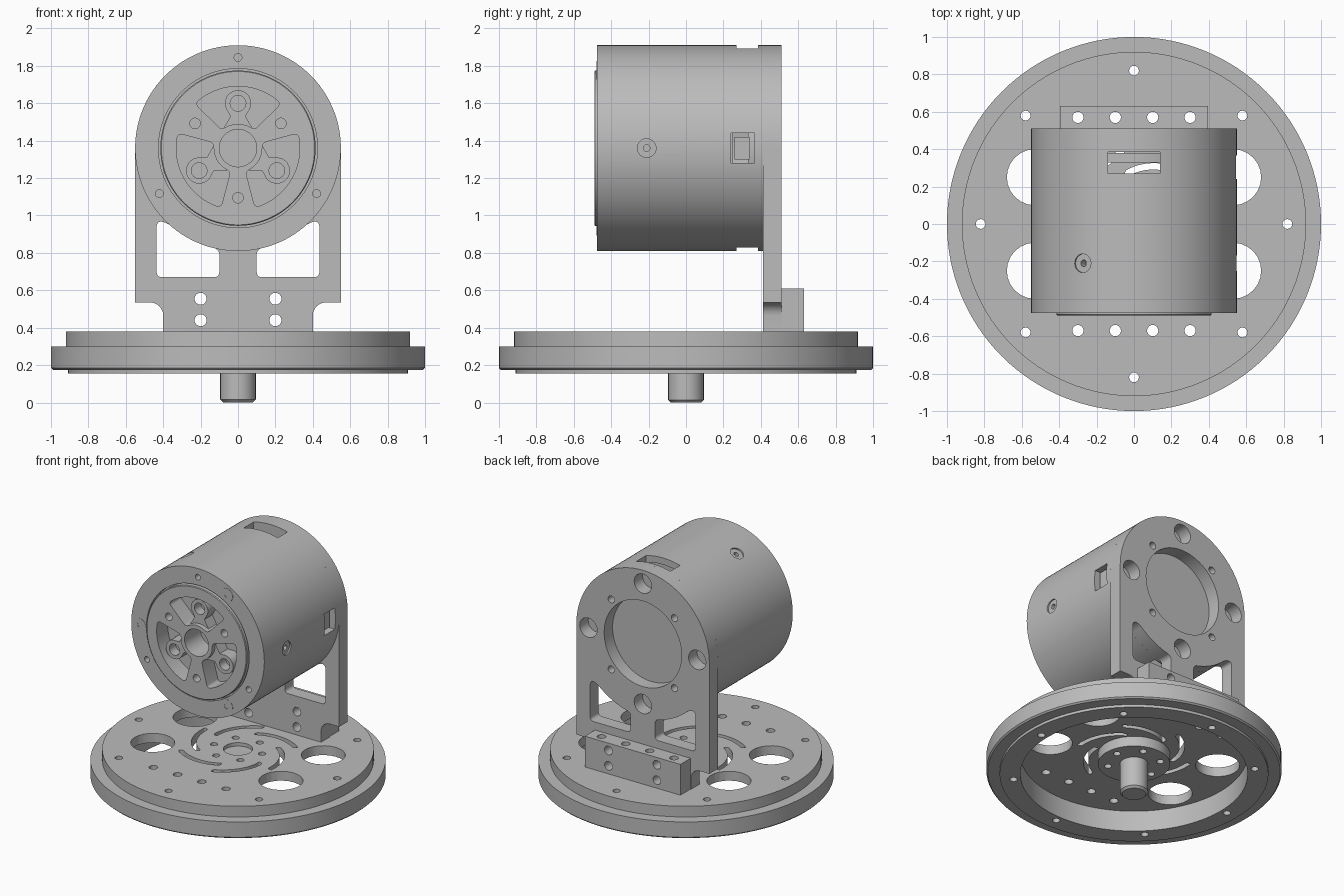
import bpy, bmesh, math
from math import radians, cos, sin, pi
from mathutils import Matrix

if "Cube" in bpy.data.objects:
    bpy.data.objects.remove(bpy.data.objects["Cube"])

grey = bpy.data.materials.new("machined grey")
grey.use_nodes = True
COLOR = (0.5, 0.5, 0.5, 1)
grey.diffuse_color = COLOR
grey.node_tree.nodes["Principled BSDF"].inputs["Base Color"].default_value = COLOR

AXIS = 1.36                       # height of the motor axis
WORLD = Matrix.Identity(4)
# local x = world x, local y = world z, local z = towards the front
FACE = Matrix.Translation((0, 0, AXIS)) @ Matrix.Rotation(pi / 2, 4, 'X')


def finish(name, bm, frame):
    bmesh.ops.recalc_face_normals(bm, faces=bm.faces)
    bm.transform(frame)
    mesh = bpy.data.meshes.new(name)
    bm.to_mesh(mesh)
    bm.free()
    mesh.materials.append(grey)
    obj = bpy.data.objects.new(name, mesh)
    bpy.context.collection.objects.link(obj)
    return obj


def arc(r, a0, a1, cx=0, cy=0, n=12):
    return [(cx + r * cos(radians(a0 + (a1 - a0) * i / n)),
             cy + r * sin(radians(a0 + (a1 - a0) * i / n))) for i in range(n + 1)]


def circle(r, cx=0, cy=0, n=24):
    return arc(r, 0, 360, cx, cy, n)[:-1]


def rect(x0, y0, x1, y1):
    return [(x0, y0), (x1, y0), (x1, y1), (x0, y1)]


def prism(name, pts, h0, h1, frame=WORLD, fillet=0):
    """Outline extruded from h0 to h1, with optional rounded corners."""
    bm = bmesh.new()
    base = bm.faces.new([bm.verts.new((x, y, h0)) for x, y in pts])
    ext = bmesh.ops.extrude_face_region(bm, geom=[base], use_keep_orig=True)
    for v in ext["geom"]:
        if isinstance(v, bmesh.types.BMVert):
            v.co.z = h1
    bmesh.ops.recalc_face_normals(bm, faces=bm.faces)
    if fillet:
        corners = [e for e in bm.edges if abs(e.verts[0].co.z - e.verts[1].co.z) > 1e-4
                   and e.calc_face_angle() > 0.5]
        bmesh.ops.bevel(bm, geom=corners, offset=fillet, segments=5, profile=0.5,
                        affect='EDGES', clamp_overlap=True)
    return finish(name, bm, frame)


def lathe(name, profile, frame=WORLD, steps=96):
    """Profile of (radius, height) spun around the local z axis."""
    bm = bmesh.new()
    verts = [bm.verts.new((r, 0, h)) for r, h in profile]
    edges = [bm.edges.new(p) for p in zip(verts, verts[1:])]
    if profile[0][0] > 0:
        edges.append(bm.edges.new((verts[-1], verts[0])))
    bmesh.ops.spin(bm, geom=verts + edges, axis=(0, 0, 1), cent=(0, 0, 0),
                   angle=2 * pi, steps=steps, use_merge=True)
    bmesh.ops.remove_doubles(bm, verts=bm.verts, dist=1e-5)
    return finish(name, bm, frame)


def cut(obj, *cutters):
    for c in cutters:
        mod = obj.modifiers.new("cut", 'BOOLEAN')
        mod.operation, mod.solver, mod.object = 'DIFFERENCE', 'EXACT', c
        bpy.context.view_layer.objects.active = obj
        bpy.ops.object.modifier_apply(modifier=mod.name)
        bpy.data.objects.remove(c)


def drill(obj, points, r, h0, h1, frame=WORLD):
    for x, y in points:
        cut(obj, prism("drill", circle(r, x, y), h0, h1, frame))


def polar(r, angles):
    return [(r * cos(radians(a)), r * sin(radians(a))) for a in angles]


# Turntable plate, hollow underneath
plate = lathe("turntable_plate", [(0, .31), (.77, .31), (.77, .155), (.91, .155), (.91, .175),
                                  (.99, .175), (1, .185), (1, .3), (.92, .3), (.92, .38), (0, .38)], steps=128)
drill(plate, [(.53 * s, .25 * t) for s in (-1, 1) for t in (-1, 1)], .15, 0, 1)
drill(plate, polar(.82, range(0, 360, 45)), .026, 0, 1)
ROW = [-.3, -.1, .1, .3]
drill(plate, [(x, y) for x in ROW for y in (-.57, .57)], .03, 0, 1)
drill(plate, [(0, 0)], .1, 0, 1)
BOLTS = polar(.18, range(10, 370, 60))
drill(plate, BOLTS, .025, 0, 1)

# Swirl of curved slots
for k in range(6):
    def edge(shift):
        return [((.27 + .12 * t + shift) * cos(radians(40 + 60 * k - 62 * t)),
                 (.27 + .12 * t + shift) * sin(radians(40 + 60 * k - 62 * t)))
                for t in [i / 12 for i in range(13)]]
    cut(plate, prism("slot", edge(-.018) + edge(.018)[::-1], 0, 1, fillet=.014))

# Drive shaft and its flange
shaft = lathe("drive_shaft", [(0, 0), (.08, 0), (.095, .015), (.095, .235), (.245, .235),
                              (.245, .315), (.098, .315), (.098, .355), (0, .355)], steps=64)
drill(shaft, BOLTS, .025, .2, .5)

# Upright bracket: round top, straight sides, notched foot
foot = [(-.55, -.825)] + arc(.07, 90, 0, -.47, -.895, 6) + [(-.4, -.98), (.4, -.98)]
foot += arc(.07, 180, 90, .47, -.895, 6) + [(.55, -.825)]
bracket = prism("upright_bracket", foot + arc(.55, 0, 180, n=48), -.51, -.41, FACE)
cut(bracket, prism("bore", circle(.32, n=64), -.6, -.3, FACE))
drill(bracket, polar(.45, range(0, 360, 90)), .072, -.6, -.3, FACE)
drill(bracket, polar(.37, range(45, 405, 90)), .026, -.6, -.3, FACE)
for s in (-1, 1):
    window = [(.1, -.69), (.435, -.69), (.435, -.39)] + arc(.55, -46, -79.5, n=8)
    cut(bracket, prism("window", [(s * x, y) for x, y in window], -.6, -.3, FACE, .04))

# Foot block behind the bracket
block = prism("foot_block", rect(-.395, .51, .395, .63), .38, .61)
drill(block, [(x, .57) for x in ROW], .03, 0, 1)
for part in (bracket, block):
    drill(part, [(x, y) for x in (-.2, .2) for y in (-.92, -.805)], .032, -.7, -.3, FACE)

# Motor housing with raised front rotor
motor = lathe("motor_housing", [(0, -.41), (.55, -.41), (.55, .475), (.425, .475), (.425, .44),
                                (.415, .44), (.415, .485), (.41, .49), (0, .49)], FACE, 128)
cut(motor, prism("cavity", circle(.5, n=64), -.39, -.25, FACE),
    prism("vent", rect(-.14, -.7, .14, .7), -.385, -.27, FACE),
    prism("port", rect(.4, -.08, .7, .08), -.365, -.24, FACE),
    prism("hub_bore", circle(.1, n=40), .3, .6, FACE))
drill(motor, polar(.485, (90, 210, 330)), .021, .42, .6, FACE)
drill(motor, polar(.265, (30, 150, 270)), .028, .4, .6, FACE)

# Three rotor pockets, each with a lowered boss on a web
for a in (90, 210, 330):
    turn = FACE @ Matrix.Rotation(radians(a), 4, 'Z')
    cut(motor, prism("pocket", arc(.33, -44, 44, n=20) + arc(.13, 42, -42, n=8), .36, .6, turn, .025))
    boss = prism("rotor_boss", [(.11, -.075), (.17, -.04)] + arc(.07, -130, 130, .24, 0, 20)
                 + [(.17, .04), (.11, .075)], .34, .455, turn)
    drill(boss, [(.24, 0)], .042, .38, .6, turn)

# Front screw caps and radial screw recesses
for a in (60, 180, 300):
    x, y = polar(.48, [a])[0]
    lathe("screw_cap", [(.018, .47), (.05, .47), (.05, .477), (.018, .477)],
          FACE @ Matrix.Translation((x, y, 0)), 32)
for a in (0, 120, 240):
    radial = (FACE @ Matrix.Rotation(radians(a), 4, 'Z') @ Matrix.Translation((0, 0, .21))
              @ Matrix.Rotation(pi / 2, 4, 'Y'))
    cut(motor, prism("recess", circle(.05), .538, .7, radial),
        prism("screw_hole", circle(.018), .49, .7, radial))

# Circuit board and connector inside the housing
prism("circuit_board", circle(.47, n=64), -.38, -.33, FACE)
prism("connector", rect(.36, -.06, .52, .06), -.34, -.26, FACE)

# Smooth the round surfaces, keep machined edges sharp
for obj in bpy.context.scene.objects:
    obj.select_set(obj.type == 'MESH')
bpy.context.view_layer.objects.active = plate
bpy.ops.object.shade_smooth_by_angle(angle=radians(30))
